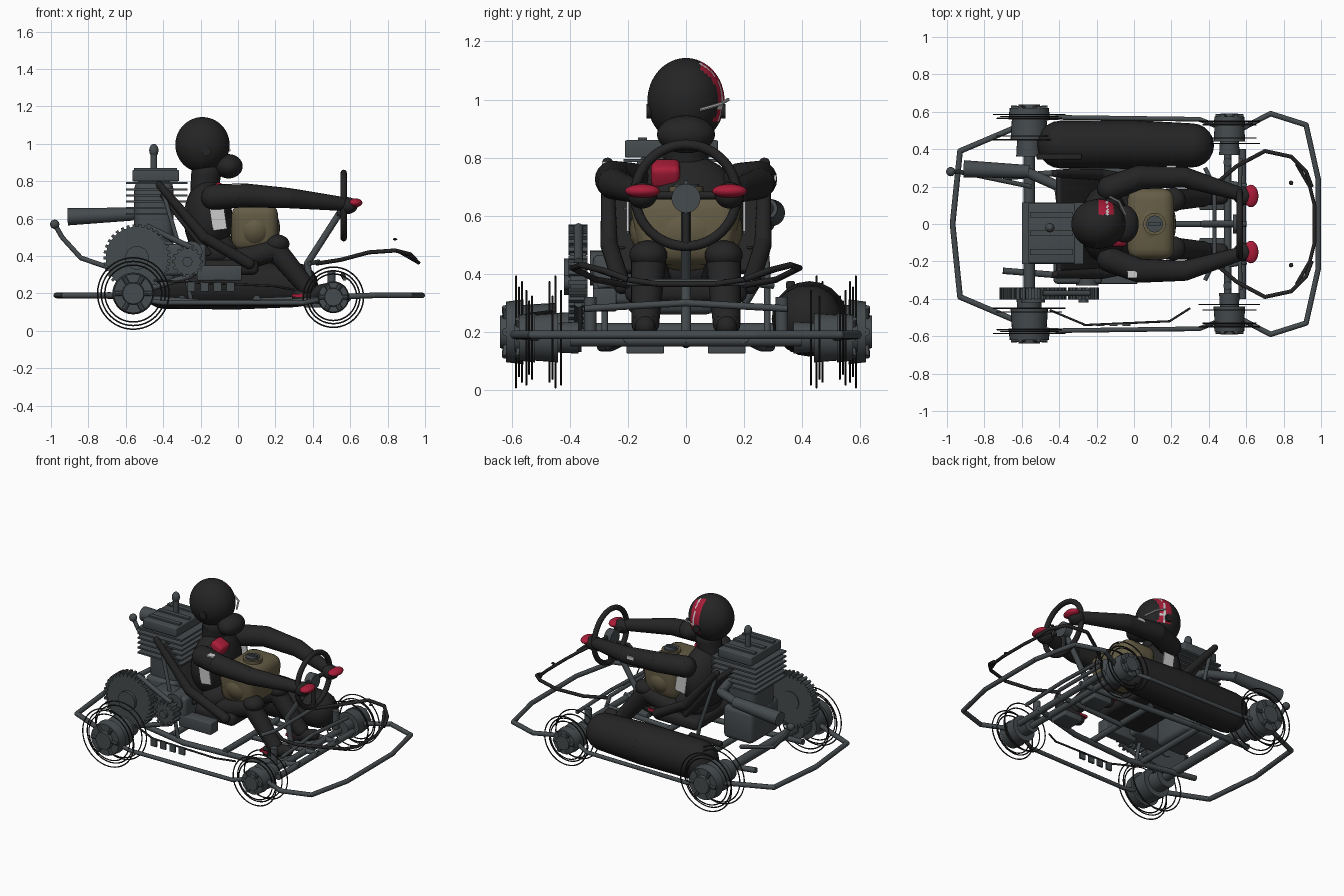
import bpy, bmesh, math
from mathutils import Vector, Matrix

if "Cube" in bpy.data.objects:
    bpy.data.objects.remove(bpy.data.objects["Cube"], do_unlink=True)


def material(name, rgb):
    m = bpy.data.materials.new(name)
    m.use_nodes = True
    m.diffuse_color = (*rgb, 1)
    m.node_tree.nodes["Principled BSDF"].inputs["Base Color"].default_value = (*rgb, 1)
    return m


BLACK = material("black", (0.018, 0.018, 0.018))
GREY = material("steel_grey", (0.06, 0.07, 0.075))
TAN = material("dark_tan", (0.13, 0.108, 0.06))
RED = material("red", (0.4, 0.012, 0.04))
WHITE = material("off_white", (0.6, 0.6, 0.6))


def finish(name, bm, mat, angle=40):
    bmesh.ops.recalc_face_normals(bm, faces=bm.faces)
    me = bpy.data.meshes.new(name)
    bm.to_mesh(me)
    bm.free()
    for m in mat if isinstance(mat, (list, tuple)) else [mat]:
        me.materials.append(m)
    ob = bpy.data.objects.new(name, me)
    bpy.context.collection.objects.link(ob)
    bpy.ops.object.select_all(action="DESELECT")
    ob.select_set(True)
    bpy.context.view_layer.objects.active = ob
    bpy.ops.object.shade_smooth_by_angle(angle=math.radians(angle))
    return ob


def add_rod(bm, a, b, r1, r2, n=16):
    a, b = Vector(a), Vector(b)
    d = b - a
    m = Matrix.Translation((a + b) / 2) @ d.to_track_quat("Z", "Y").to_matrix().to_4x4()
    bmesh.ops.create_cone(bm, cap_ends=True, segments=n, radius1=r1, radius2=r2, depth=d.length, matrix=m)


def add_ball(bm, c, s, n=20):
    m = Matrix.Translation(c) @ Matrix.Diagonal((*s, 1))
    bmesh.ops.create_uvsphere(bm, u_segments=n, v_segments=n // 2, radius=1, matrix=m)


def tube(name, pts, r, mat=GREY, n=10):
    """Bent pipe with rounded joints."""
    bm = bmesh.new()
    for a, b in zip(pts, pts[1:]):
        add_rod(bm, a, b, r, r, n)
    for p in pts[1:-1]:
        add_ball(bm, p, (r, r, r), n)
    return finish(name, bm, mat)


def limb(name, joints, mat):
    """Tapered segments joined by balls; each joint is (point, radius)."""
    bm = bmesh.new()
    for (a, r1), (b, r2) in zip(joints, joints[1:]):
        add_rod(bm, a, b, r1, r2, 20)
    for p, r in joints:
        add_ball(bm, p, (r, r, r))
    return finish(name, bm, mat, 60)


def rod(name, a, b, r, mat=GREY, r2=None, n=24):
    bm = bmesh.new()
    add_rod(bm, a, b, r, r if r2 is None else r2, n)
    return finish(name, bm, mat)


def ball(name, c, s, mat, n=32):
    bm = bmesh.new()
    add_ball(bm, c, s, n)
    return finish(name, bm, mat, 60)


def box(name, c, s, mat=GREY, tilt=0, bevel=0.006):
    bm = bmesh.new()
    bmesh.ops.create_cube(bm, size=1, matrix=Matrix.Diagonal((*s, 1)))
    if bevel:
        bmesh.ops.bevel(bm, geom=bm.edges[:], offset=bevel, segments=3, affect="EDGES", profile=0.5)
    bm.transform(Matrix.Translation(c) @ Matrix.Rotation(math.radians(tilt), 4, "Y"))
    return finish(name, bm, mat)


def add_ring(bm, c, axis, R, r, n=48, k=6):
    q = Vector(axis).to_track_quat("Z", "Y")
    rows = [[bm.verts.new(Vector(c) + q @ Vector((
        (R + r * math.cos(t * math.tau / k)) * math.cos(u * math.tau / n),
        (R + r * math.cos(t * math.tau / k)) * math.sin(u * math.tau / n),
        r * math.sin(t * math.tau / k)))) for t in range(k)] for u in range(n)]
    for u in range(n):
        for t in range(k):
            v, w = rows[u], rows[(u + 1) % n]
            bm.faces.new((v[t], w[t], w[(t + 1) % k], v[(t + 1) % k]))


def mirror_path(pts):
    return pts + [(x, -y, z) for x, y, z in reversed(pts) if y > 0]


# Wheels: open hoops around stepped hubs with spokes
def wheel(name, x, z, s, R, hoops, hub):
    bm = bmesh.new()
    for y, k in hoops:
        add_ring(bm, (x, s * y, z), (0, 1, 0), R * k - 0.004, 0.004)
    finish(name + "_hoops", bm, BLACK)
    bm = bmesh.new()
    for y0, y1, r in hub:
        add_rod(bm, (x, s * y0, z), (x, s * y1, z), r, r * 0.93, 28)
    y, r = hub[-2][1], hub[-2][2]
    c = Vector((x, s * y, z))
    for i in range(6):
        a = i * math.tau / 6
        d = Vector((math.cos(a), 0, math.sin(a)))
        add_rod(bm, c + d * r * 0.2, c + d * r * 0.88, 0.01, 0.014, 8)
    finish(name + "_hub", bm, GREY)


for side, s in (("left", 1), ("right", -1)):
    wheel("rear_wheel_" + side, -0.56, 0.2, s, 0.195,
          [(0.585, 1), (0.565, 0.9), (0.575, 0.8), (0.47, 0.9), (0.45, 1)],
          [(0.36, 0.45, 0.07), (0.45, 0.56, 0.1), (0.56, 0.62, 0.112), (0.62, 0.64, 0.06)])
    wheel("front_wheel_" + side, 0.51, 0.18, s, 0.165,
          [(0.55, 1), (0.53, 0.88), (0.54, 0.78), (0.46, 0.88), (0.43, 1)],
          [(0.37, 0.44, 0.055), (0.44, 0.52, 0.085), (0.52, 0.575, 0.085), (0.575, 0.59, 0.05)])
    # Chassis side tubes
    tube("side_rail_" + side, [(-0.6, s * 0.56, 0.18), (-0.4, s * 0.57, 0.15), (0.35, s * 0.56, 0.15), (0.5, s * 0.5, 0.18)], 0.013)
    tube("chassis_rail_" + side, [(-0.7, s * 0.25, 0.19), (-0.2, s * 0.29, 0.15), (0.25, s * 0.26, 0.15), (0.6, s * 0.2, 0.18)], 0.018)
    tube("nose_stay_" + side, [(0.42, s * 0.2, 0.36), (0.55, s * 0.31, 0.38), (0.7, s * 0.39, 0.42),
                               (0.84, s * 0.36, 0.43), (0.92, s * 0.28, 0.41), (0.95, s * 0.2, 0.38)], 0.011, BLACK)
    ball("nose_stud_" + side, (0.84, s * 0.22, 0.49), (0.012, 0.012, 0.006), BLACK, 12)
    rod("steering_knuckle_" + side, (0.5, s * 0.33, 0.2), (0.5, s * 0.33, 0.32), 0.022)
    tube("steering_link_" + side, [(0.57, s * 0.35, 0.28), (0.56, 0, 0.3)], 0.012)

    # Driver limbs
    limb("arm_" + side, [((-0.13, s * 0.19, 0.715), 0.068), ((0.03, s * 0.25, 0.725), 0.064),
                         ((0.27, s * 0.25, 0.71), 0.054), ((0.55, s * 0.165, 0.68), 0.038)], BLACK)
    ball("glove_" + side, (0.585, s * 0.15, 0.67), (0.055, 0.05, 0.045), BLACK)
    ball("glove_panel_" + side, (0.625, s * 0.15, 0.685), (0.04, 0.06, 0.024), RED)
    limb("leg_" + side, [((-0.06, s * 0.11, 0.36), 0.065), ((0.2, s * 0.13, 0.435), 0.06),
                         ((0.37, s * 0.14, 0.23), 0.048)], BLACK)
    ball("knee_pad_" + side, (0.21, s * 0.13, 0.465), (0.065, 0.065, 0.05), BLACK)
    limb("shoe_" + side, [((0.33, s * 0.14, 0.18), 0.042), ((0.47, s * 0.14, 0.22), 0.035)], BLACK)
    box("heel_" + side, (0.32, s * 0.14, 0.19), (0.06, 0.09, 0.016), RED, bevel=0)
    box("pedal_" + side, (0.42, s * 0.14, 0.145), (0.14, 0.13, 0.04))
    # Seat flank and the pale suit panel beside it
    limb("seat_flank_" + side, [((-0.42, s * 0.27, 0.78), 0.02), ((-0.18, s * 0.265, 0.5), 0.03),
                                ((0.06, s * 0.22, 0.36), 0.03)], BLACK)
    tube("seat_strut_" + side, [(-0.4, s * 0.25, 0.74), (-0.3, s * 0.28, 0.4), (-0.25, s * 0.28, 0.16)], 0.012)
    box("suit_panel_" + side, (-0.105, s * 0.2, 0.605), (0.075, 0.009, 0.13), WHITE, tilt=-8, bevel=0)

box("elbow_patch", (0.2, 0.307, 0.73), (0.05, 0.009, 0.02), WHITE, bevel=0)
box("shoulder_patch", (-0.01, -0.27, 0.782), (0.05, 0.04, 0.009), WHITE, bevel=0)

# Axles and cross tubes
rod("rear_axle", (-0.56, -0.6, 0.2), (-0.56, 0.6, 0.2), 0.03)
for i, x in enumerate((-0.3, 0.1, 0.5, 0.58)):
    y = 0.28 if x < 0.3 else 0.4
    rod("cross_tube_%d" % i, (x, -y, 0.17), (x, y, 0.17), 0.02)
tube("column_brace", [(0.38, -0.3, 0.36), (0.43, -0.2, 0.37), (0.43, 0.2, 0.37), (0.38, 0.3, 0.36)], 0.012)
rod("centre_rail", (0.1, 0, 0.16), (0.6, 0, 0.18), 0.016)

# Bumpers
tube("rear_bumper", mirror_path([(-0.6, 0.53, 0.19), (-0.93, 0.39, 0.19), (-0.97, 0, 0.19)]), 0.016)
tube("front_bumper", mirror_path([(0.48, 0.46, 0.18), (0.73, 0.59, 0.19), (0.92, 0.53, 0.19), (0.985, 0.24, 0.19)]), 0.015)
tube("nose_hoop", mirror_path([(0.87, 0.32, 0.42), (0.94, 0.2, 0.38), (0.965, 0.1, 0.365)]), 0.01, BLACK)

# Left side pod, and the slim right side frame
limb("side_pod", [((-0.39, 0.425, 0.245), 0.128), ((0.0, 0.425, 0.245), 0.13), ((0.31, 0.42, 0.245), 0.118)], BLACK)
box("pod_fin", (-0.4, 0.36, 0.36), (0.24, 0.03, 0.03), BLACK)
tube("right_frame_upper", [(-0.45, -0.46, 0.27), (-0.26, -0.54, 0.26), (0.19, -0.52, 0.24), (0.3, -0.45, 0.22)], 0.006, BLACK)
for i in range(4):
    box("frame_slot_%d" % i, (-0.25 + i * 0.07, -0.54, 0.235), (0.042, 0.012, 0.05), GREY, bevel=0)

# Engine
box("crankcase", (-0.45, -0.05, 0.37), (0.22, 0.3, 0.22), bevel=0.03)
box("engine_barrel", (-0.45, -0.05, 0.58), (0.21, 0.25, 0.46), bevel=0.05)
for i in range(6):
    box("cooling_fin_%d" % i, (-0.435, -0.05, 0.625 + i * 0.033), (0.33, 0.33, 0.011), bevel=0)
box("cylinder_head", (-0.44, -0.05, 0.83), (0.25, 0.32, 0.06))
for i in range(3):
    box("head_rib_%d" % i, (-0.44, -0.15 + i * 0.1, 0.863), (0.23, 0.03, 0.014), bevel=0)
rod("spark_plug", (-0.45, -0.02, 0.85), (-0.45, -0.02, 0.98), 0.018)
ball("plug_cap", (-0.45, -0.02, 0.965), (0.025, 0.025, 0.035), GREY, 16)
box("gearbox", (-0.3, -0.25, 0.38), (0.26, 0.14, 0.17), bevel=0.02)
box("battery_box", (-0.1, -0.28, 0.31), (0.24, 0.08, 0.08))
rod("starter_motor", (-0.25, -0.33, 0.42), (-0.25, -0.18, 0.42), 0.06)

# Exhaust and rear mast
rod("exhaust_silencer", (-0.91, 0.295, 0.61), (-0.56, 0.28, 0.625), 0.046, r2=0.035)
tube("exhaust_pipe", [(-0.58, 0.28, 0.625), (-0.4, 0.2, 0.62), (-0.38, 0.05, 0.65)], 0.028, n=14)
tube("rear_mast", [(-0.98, 0.28, 0.57), (-0.94, 0.28, 0.5), (-0.84, 0.26, 0.39), (-0.55, 0.2, 0.29)], 0.013)
ball("mast_knob", (-0.98, 0.28, 0.57), (0.025, 0.025, 0.025), GREY, 16)


# Chain drive: toothed sprockets joined by a chain
def sprocket(name, x, z, R, teeth):
    bm = bmesh.new()
    add_rod(bm, (x, -0.4, z), (x, -0.345, z), R * 0.93, R * 0.93, 40)
    for i in range(teeth):
        a = i * math.tau / teeth
        m = (Matrix.Translation((x + R * 0.93 * math.cos(a), -0.372, z + R * 0.93 * math.sin(a)))
             @ Matrix.Rotation(-a, 4, "Y") @ Matrix.Diagonal((0.026, 0.065, R * 3 / teeth, 1)))
        bmesh.ops.create_cube(bm, size=1, matrix=m)
    add_rod(bm, (x, -0.42, z), (x, -0.34, z), R * 0.35, R * 0.35, 20)
    finish(name, bm, GREY)


sprocket("large_sprocket", -0.54, 0.39, 0.18, 34)
sprocket("small_sprocket", -0.27, 0.37, 0.075, 14)
for z0, z1, n in ((0.56, 0.44, "upper"), (0.22, 0.3, "lower")):
    tube("chain_" + n, [(-0.49, -0.37, z0), (-0.24, -0.37, z1)], 0.016)

# Seat
box("seat_back", (-0.28, 0, 0.57), (0.035, 0.5, 0.42), BLACK, tilt=-38, bevel=0.012)
box("seat_base", (-0.06, 0, 0.34), (0.34, 0.42, 0.08), BLACK, bevel=0.03)

# Driver torso and head
ball("torso", (-0.16, 0, 0.6), (0.13, 0.205, 0.21), BLACK)
ball("hips", (-0.1, 0, 0.42), (0.13, 0.18, 0.1), BLACK)
limb("neck", [((-0.18, 0, 0.76), 0.075), ((-0.17, 0, 0.84), 0.08)], BLACK)
box("collar", (-0.09, -0.07, 0.745), (0.09, 0.1, 0.08), RED, tilt=25, bevel=0.02)
helmet = ball("helmet", (-0.19, 0, 0.995), (0.145, 0.133, 0.148), [BLACK, RED, WHITE], 64)
for p in helmet.data.polygons:
    x, y, z = p.center
    if y > 0.05 and -0.19 < x < -0.11 and z > 0.92:
        p.material_index = 2 if 0.97 < z < 0.985 or -0.147 < x < -0.137 else 1
ball("helmet_chin", (-0.05, 0, 0.88), (0.075, 0.1, 0.065), BLACK)
for s in (1, -1):
    rod("visor_pivot", (-0.17, s * 0.11, 0.96), (-0.17, s * 0.136, 0.96), 0.025, BLACK)
tube("helmet_trim", [(-0.13, 0.145, 1.0), (-0.08, 0.12, 0.985), (-0.045, 0.05, 0.965)], 0.006, WHITE, 8)

# Fuel tank with filler cap, narrower below
tank = box("fuel_tank", (0.09, 0, 0.555), (0.25, 0.38, 0.25), TAN, bevel=0.06)
for v in tank.data.vertices:
    if v.co.z < 0.55:
        v.co.y *= 0.85
ball("tank_belly", (0.09, 0, 0.55), (0.135, 0.195, 0.14), TAN)
rod("filler_neck", (0.11, 0, 0.66), (0.11, 0, 0.7), 0.06, TAN)
rod("filler_cap", (0.11, 0, 0.69), (0.11, 0, 0.71), 0.045, GREY)
box("cap_grip", (0.11, 0, 0.713), (0.07, 0.015, 0.015), GREY, bevel=0)

# Steering wheel and column
bm = bmesh.new()
add_ring(bm, (0.565, 0, 0.67), (1, 0, 0), 0.175, 0.017, k=12)
finish("steering_wheel", bm, BLACK, 60)
for i, a in enumerate((0, 180, 270)):
    d = Vector((0, math.cos(math.radians(a)), math.sin(math.radians(a)))) * 0.175
    rod("wheel_spoke_%d" % i, (0.56, 0, 0.67), Vector((0.565, 0, 0.67)) + d, 0.014, BLACK, n=10)
rod("wheel_hub", (0.53, 0, 0.66), (0.58, 0, 0.66), 0.05)
tube("steering_column", [(0.55, 0, 0.64), (0.37, 0, 0.36), (0.4, 0, 0.17)], 0.018, n=14)
